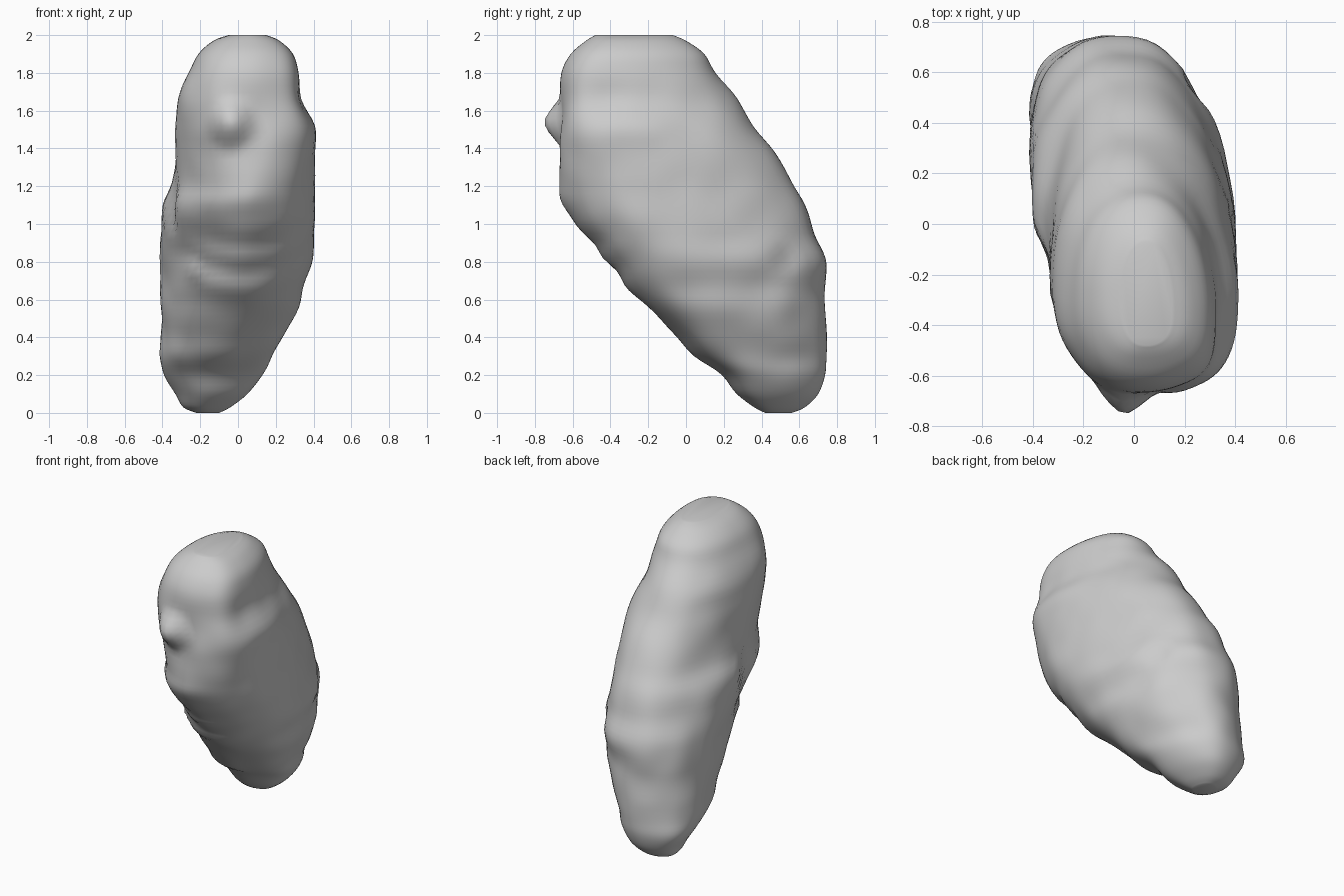
import bpy, bmesh, math
from mathutils import Vector, noise

if "Cube" in bpy.data.objects:
    bpy.data.objects.remove(bpy.data.objects["Cube"], do_unlink=True)

# Outline of the boulder: height, then x and y limits
OUTLINE = [
    (0.00, -.22, -.10, .42, .56), (0.03, -.29, -.04, .36, .63),
    (0.10, -.33, .05, .27, .70), (0.20, -.39, .13, .19, .735),
    (0.30, -.41, .18, .04, .74), (0.42, -.41, .25, -.06, .74),
    (0.56, -.41, .32, -.20, .74), (0.68, -.41, .35, -.33, .74),
    (0.82, -.41, .40, -.43, .74), (0.95, -.41, .41, -.54, .68),
    (1.10, -.40, .41, -.66, .64), (1.22, -.35, .41, -.67, .56),
    (1.38, -.33, .41, -.67, .47), (1.52, -.33, .40, -.67, .36),
    (1.66, -.32, .34, -.67, .27), (1.80, -.26, .32, -.66, .16),
    (1.90, -.21, .29, -.61, .10), (1.97, -.13, .22, -.53, .00),
    (2.00, -.05, .15, -.48, -.07),
]
SEGMENTS = 72
STEPS = 4


def spline(a, b, c, d, t):
    """Smooth blend from b to c."""
    return tuple(0.5 * (2 * q + (r - p) * t + (2 * p - 5 * q + 4 * r - s) * t * t
                        + (3 * q - p - 3 * r + s) * t ** 3)
                 for p, q, r, s in zip(a, b, c, d))


def smooth(v, low, high):
    """Soft step from 0 at low to 1 at high."""
    t = min(1, max(0, (v - low) / (high - low)))
    return t * t * (3 - 2 * t)


def bump(p, centre, radius, height):
    """Pointed swelling or dent with a slightly blunt tip."""
    return height * min(0.8, max(0, 1 - (p - Vector(centre)).length / radius))


def signed_power(v, e):
    return math.copysign(abs(v) ** e, v)


def ring_point(row, angle):
    z, x0, x1, y0, y1 = row
    cx, cy = (x0 + x1) / 2, (y0 + y1) / 2
    # Ridged back, pointed chin and a fuller upper front
    e = 0.98
    if math.sin(angle) < 0:
        e += 0.12 * smooth(z, 0.5, 0.9) - 0.28 * smooth(z, 1.1, 1.5)
    c = signed_power(math.cos(angle), e)
    s = signed_power(math.sin(angle), e)
    # One flank swells toward the front, the other toward the back low down
    skew = 0.13 if c > 0 else 0.12 * (1 - smooth(z, 0.7, 1.4))
    lean = -skew * (y1 - y0) * c * (1 - s * s)
    # The ridge and the chin sit on opposite sides of the middle
    twist = -0.05 * s ** 3 * smooth(z, 0.2, 0.8) * smooth(2 - z, 0.1, 0.7)
    p = Vector((cx + c * (x1 - x0) / 2 + twist, cy + s * (y1 - y0) / 2 + lean, z))
    # Flat wall along the front half of the narrow flank
    p.x = max(p.x, -0.33 - 0.08 * smooth(p.y, -0.2, 0.05))
    # Weathered surface, weakest at both ends
    fade = min(1, z / 0.3, (2 - z) / 0.3)
    out = Vector((c, s, 0))
    p += out * fade * (0.014 * noise.noise(p * 5) - 0.002)
    # Ledges sagging beneath the overhanging front
    sag = z - 0.82 - 0.8 * (p.x - 0.03) ** 2
    ledge = max(0, -s) ** 3 * max(0, 1 - abs(sag) / 0.25)
    p += out * 0.012 * ledge * math.cos(sag * 38)
    # Front knob, back notch and small side knob
    p.y -= bump(p, (-0.04, -0.66, 1.53), 0.14, 0.11)
    p.x -= bump(p, (0.30, 0.56, 0.82), 0.12, 0.05)
    p.y -= bump(p, (-0.26, -0.22, 0.76), 0.08, 0.05)
    return p


# Resample the outline and join the rings
rows = []
last = len(OUTLINE) - 1
for i in range(last):
    keys = [OUTLINE[min(max(i + k, 0), last)] for k in (-1, 0, 1, 2)]
    rows += [spline(*keys, j / STEPS) for j in range(STEPS)]
rows.append(OUTLINE[last])

bm = bmesh.new()
rings = [[bm.verts.new(ring_point(row, math.tau * k / SEGMENTS))
          for k in range(SEGMENTS)] for row in rows]
for low, high in zip(rings, rings[1:]):
    for k in range(SEGMENTS):
        n = (k + 1) % SEGMENTS
        bm.faces.new((low[k], low[n], high[n], high[k]))
bm.faces.new(rings[0][::-1])
bm.faces.new(rings[-1])
bm.normal_update()

mesh = bpy.data.meshes.new("boulder")
bm.to_mesh(mesh)
bm.free()
boulder = bpy.data.objects.new("boulder", mesh)
bpy.context.collection.objects.link(boulder)

# Plain grey stone
stone = bpy.data.materials.new("stone grey")
stone.use_nodes = True
grey = (0.6, 0.6, 0.6, 1)
stone.diffuse_color = grey
stone.node_tree.nodes["Principled BSDF"].inputs["Base Color"].default_value = grey
mesh.materials.append(stone)

# Soft shading
bpy.ops.object.select_all(action='DESELECT')
boulder.select_set(True)
bpy.context.view_layer.objects.active = boulder
bpy.ops.object.shade_smooth_by_angle(angle=math.radians(50))
